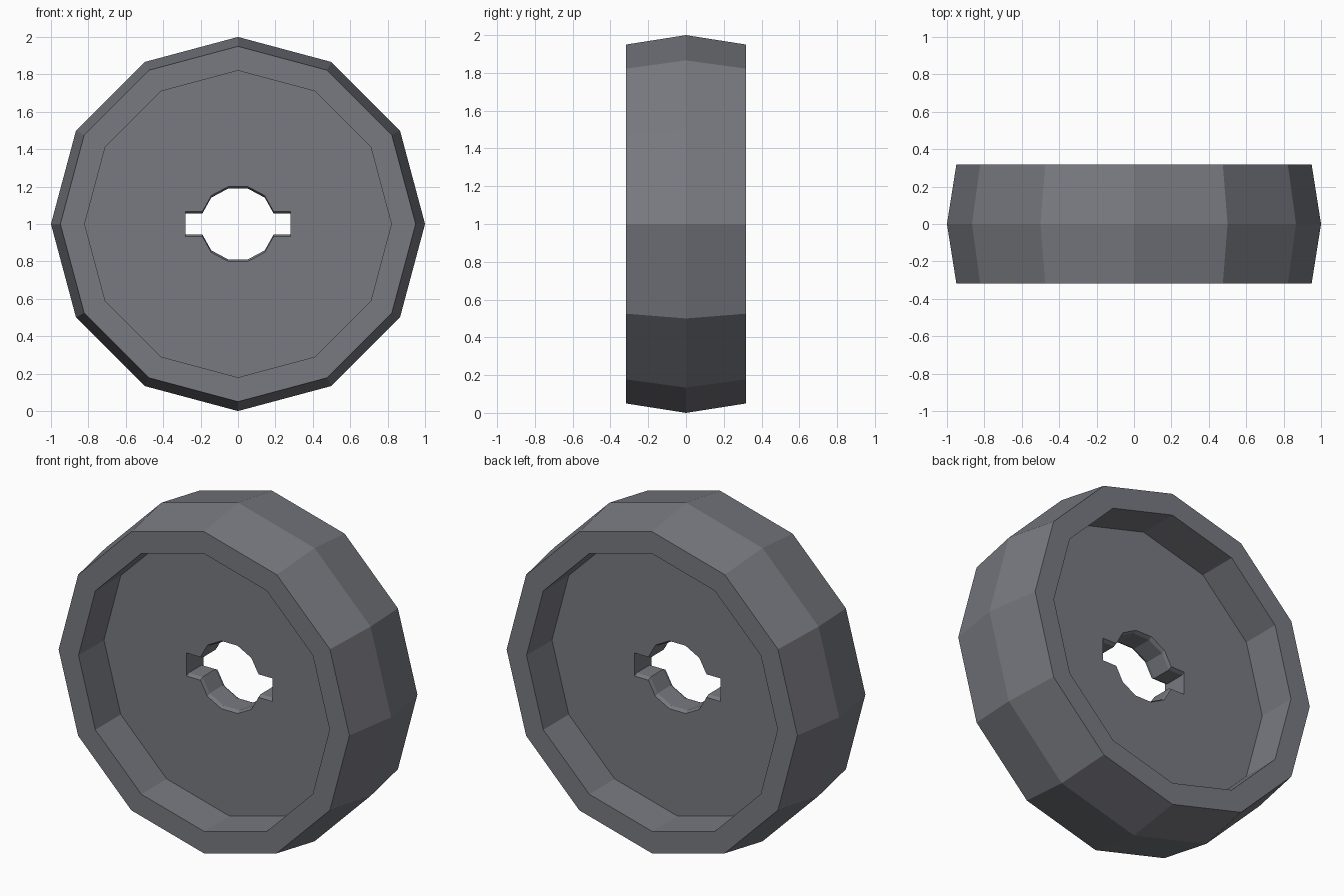
import bpy, bmesh
from math import sin, cos, pi

if "Cube" in bpy.data.objects:
    bpy.data.objects.remove(bpy.data.objects["Cube"])

SIDES = 12
RIM_Y, WEB_Y = 0.317, 0.08     # half widths of the rim and of the recessed web
LIP_Y = 0.06                   # where the chamfer of the hole ends
CENTRE_Z = 1.0

bm = bmesh.new()


def add_loop(points, y):
    return [bm.verts.new((x, y, CENTRE_Z + z)) for x, z in points]


def skin(loops):
    """Join successive closed loops with quads."""
    for a, b in zip(loops, loops[1:]):
        for i in range(len(a)):
            j = (i + 1) % len(a)
            bm.faces.new((a[i], a[j], b[j], b[i]))


def polygon(r):
    return [(r * cos(2 * pi * i / SIDES), r * sin(2 * pi * i / SIDES)) for i in range(SIDES)]


def keyhole(pinch):
    """Round hole with a slot on each side, mirrored from one quarter."""
    q = [(0.28, 0.068 - pinch), (0.19, 0.068 - pinch),
         (0.143, 0.152 - pinch), (0.053, 0.2 - pinch)]
    half = q + [(-x, z) for x, z in reversed(q)]
    return half + [(x, -z) for x, z in reversed(half)]


def loop_edges(loop):
    return [bm.edges.get((loop[i], loop[i - 1])) for i in range(len(loop))]


# rim: recess wall, side face, crowned tread, and the same on the far side
rim = [(0.82, -WEB_Y), (0.82, -RIM_Y), (0.95, -RIM_Y), (1.0, 0),
       (0.95, RIM_Y), (0.82, RIM_Y), (0.82, WEB_Y)]
rim_loops = [add_loop(polygon(r), y) for r, y in rim]
skin(rim_loops)

# axle hole with a small chamfer at both mouths
hole_loops = [add_loop(keyhole(p), y) for p, y in
              ((0, -WEB_Y), (0.011, -LIP_Y), (0.011, LIP_Y), (0, WEB_Y))]
skin(hole_loops)

# web faces between rim and hole
for k in (0, -1):
    bmesh.ops.triangle_fill(bm, use_beauty=True,
                            edges=loop_edges(rim_loops[k]) + loop_edges(hole_loops[k]))

bmesh.ops.recalc_face_normals(bm, faces=bm.faces[:])
mesh = bpy.data.meshes.new("wheel")
bm.to_mesh(mesh)
bm.free()

# dark blue-grey finish
finish = bpy.data.materials.new("dark_grey")
finish.diffuse_color = (0.19, 0.195, 0.22, 1)
finish.use_nodes = True
finish.node_tree.nodes["Principled BSDF"].inputs["Base Color"].default_value = finish.diffuse_color
mesh.materials.append(finish)

wheel = bpy.data.objects.new("wheel", mesh)
bpy.context.collection.objects.link(wheel)
